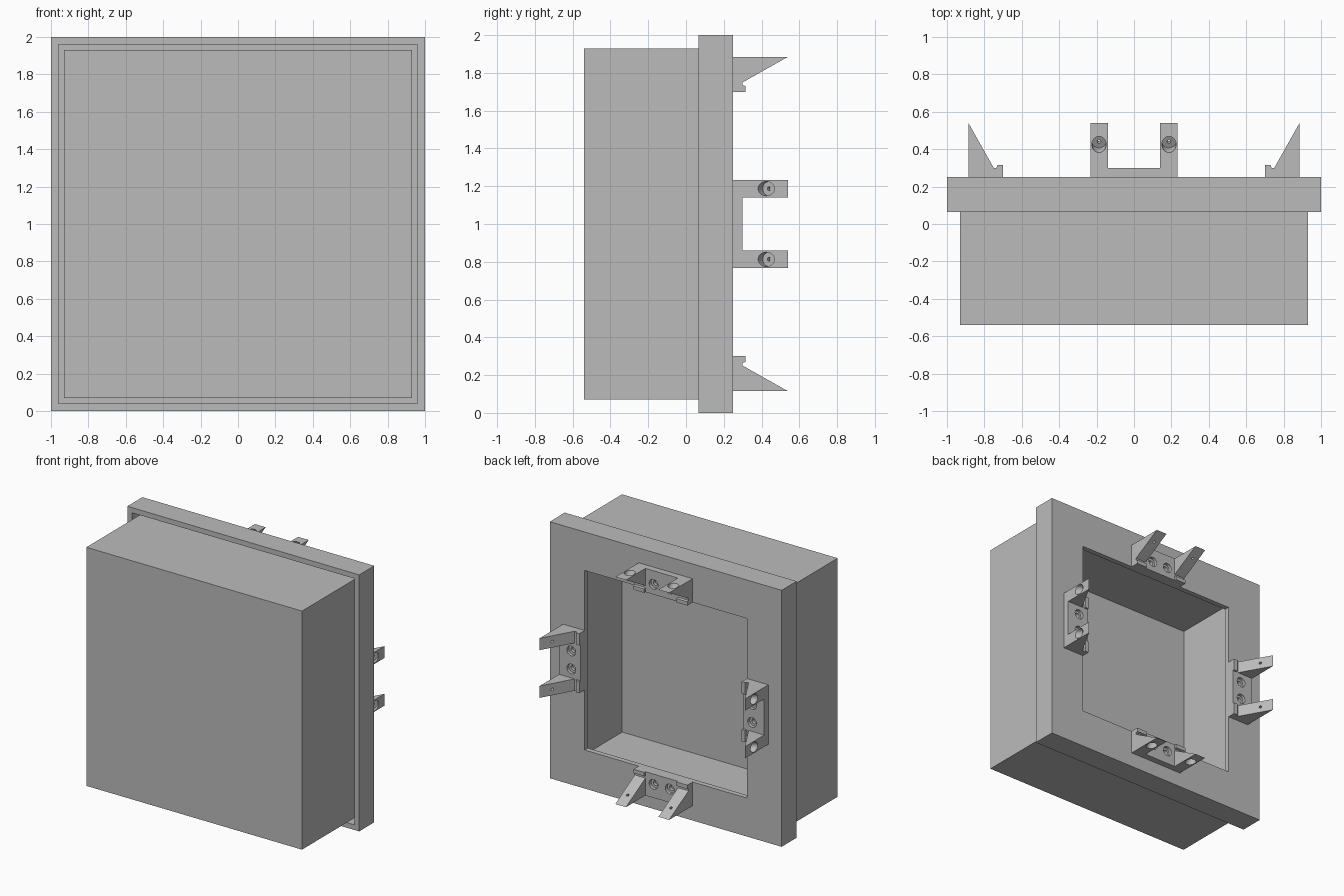
import bpy
import bmesh
import math
from mathutils import Matrix, Vector

cube = bpy.data.objects.get("Cube")
if cube:
    bpy.data.objects.remove(cube, do_unlink=True)

grey = bpy.data.materials.new("plain grey")
grey.use_nodes = True
grey.diffuse_color = (0.5, 0.5, 0.5, 1)
grey.node_tree.nodes["Principled BSDF"].inputs["Base Color"].default_value = (0.5, 0.5, 0.5, 1)

CENTRE = Vector((0, 0, 1))


def add_object(name, mesh):
    obj = bpy.data.objects.new(name, mesh)
    obj.location = CENTRE
    bpy.context.collection.objects.link(obj)
    return obj


def finish(name, bm):
    bmesh.ops.recalc_face_normals(bm, faces=bm.faces)
    mesh = bpy.data.meshes.new(name)
    bm.to_mesh(mesh)
    bm.free()
    mesh.materials.append(grey)
    return mesh


def square_sweep(name, profile, capped):
    """Sweep (half width, y) points around a square; join or cap the ends."""
    bm = bmesh.new()
    rings = [[bm.verts.new((sx * h, y, sz * h))
              for sx, sz in ((-1, -1), (1, -1), (1, 1), (-1, 1))] for h, y in profile]
    pairs = list(zip(rings, rings[1:]))
    if capped:
        bm.faces.new(rings[0])
        bm.faces.new(rings[-1])
    else:
        pairs.append((rings[-1], rings[0]))
    for a, b in pairs:
        for i in range(4):
            j = (i + 1) % 4
            bm.faces.new((a[i], a[j], b[j], b[i]))
    return add_object(name, finish(name, bm))


def extrude_x(name, profile, x0, x1):
    """Prism with a (y, z) outline between two x positions."""
    bm = bmesh.new()
    face = bm.faces.new([bm.verts.new((x0, y, z)) for y, z in profile])
    new = bmesh.ops.extrude_face_region(bm, geom=[face])["geom"]
    bmesh.ops.translate(bm, vec=(x1 - x0, 0, 0),
                        verts=[v for v in new if isinstance(v, bmesh.types.BMVert)])
    return finish(name, bm)


def drill(mesh, start, direction, radius, depth):
    """Return the mesh with a round hole bored from start along direction."""
    d = Vector(direction).normalized()
    over = 0.05
    bm = bmesh.new()
    turn = d.to_track_quat("Z", "Y").to_matrix().to_4x4()
    middle = Vector(start) + d * (depth - over) / 2
    bmesh.ops.create_cone(bm, cap_ends=True, segments=24, radius1=radius, radius2=radius,
                          depth=depth + over, matrix=Matrix.Translation(middle) @ turn)
    cutter = add_object("hole_cutter", finish("hole_cutter", bm))
    cutter.hide_render = True
    body = add_object("drilled_body", mesh)
    mod = body.modifiers.new("hole", "BOOLEAN")
    mod.operation = "DIFFERENCE"
    mod.solver = "EXACT"
    mod.object = cutter
    graph = bpy.context.evaluated_depsgraph_get()
    result = bpy.data.meshes.new_from_object(body.evaluated_get(graph))
    for obj in (body, cutter):
        bpy.data.objects.remove(obj, do_unlink=True)
    return result


# Mounting frame: back plate with square opening and a rim
square_sweep("mounting_frame", [(1, 0.065), (1, 0.25), (0.7, 0.25), (0.7, 0.21),
                                (0.96, 0.21), (0.96, 0.065)], False)

# Hollow cover, open towards the back plate
square_sweep("hollow_cover", [(0.93, -0.54), (0.93, 0.21), (0.9, 0.21), (0.9, -0.5)], True)

# Spring clip prong: wedge with a small hooked lip and an angled stepped hole
prong_outline = [(0.25, 0.885), (0.54, 0.885), (0.3, 0.75), (0.3, 0.735),
                 (0.315, 0.73), (0.315, 0.7), (0.25, 0.7)]
prongs = {}
for side, sign in (("left", 1), ("right", -1)):
    prong = extrude_x("prong", prong_outline, sign * 0.14, sign * 0.232)
    mouth = (sign * 0.187, 0.425, 0.885)
    axis = (0, 0.49, -0.87)
    prong = drill(prong, mouth, axis, 0.038, 0.03)
    prongs[side] = drill(prong, mouth, axis, 0.01, 0.15)

# Clip base: flat strip with two stepped screw holes
base = extrude_x("clip_base", [(0.25, 0.885), (0.3, 0.885), (0.3, 0.7), (0.25, 0.7)], -0.14, 0.14)
for x in (-0.07, 0.07):
    base = drill(base, (x, 0.3, 0.78), (0, -1, 0), 0.038, 0.025)
    base = drill(base, (x, 0.3, 0.78), (0, -1, 0), 0.02, 0.1)

# One clip on each side of the opening
for k, place in enumerate(("top", "left", "bottom", "right")):
    parts = {"clip_base": base, "clip_prong_left": prongs["left"],
             "clip_prong_right": prongs["right"]}
    for part, mesh in parts.items():
        obj = add_object(f"{place}_{part}", mesh)
        obj.rotation_euler = (0, k * math.pi / 2, 0)
